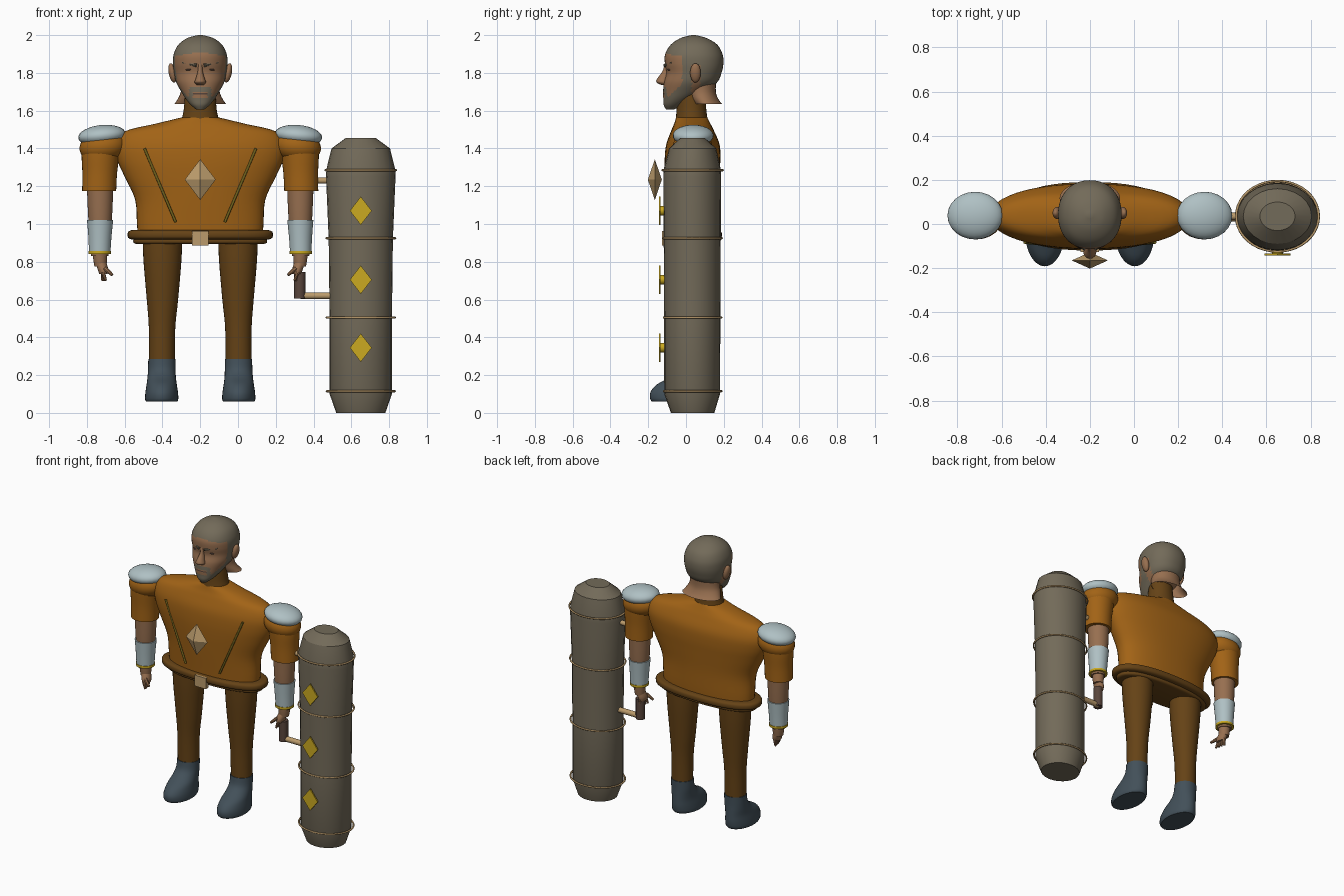
import bpy, bmesh
from math import sin, cos, pi, radians
from mathutils import Vector, Matrix

cube = bpy.data.objects.get("Cube")
if cube:
    bpy.data.objects.remove(cube, do_unlink=True)


def material(name, *rgb):
    m = bpy.data.materials.new(name)
    m.use_nodes = True
    m.diffuse_color = (*rgb, 1)
    m.node_tree.nodes["Principled BSDF"].inputs["Base Color"].default_value = (*rgb, 1)
    return m


ORANGE = material("orange_cloth", .36, .125, .008)
BROWN = material("brown_cloth", .13, .055, .008)
GREY = material("warm_grey", .17, .145, .1)
SKIN = material("skin", .31, .16, .08)
WHITE = material("pale_armour", .43, .53, .55)
BOOT = material("slate_boot", .055, .08, .1)
TAN = material("tan_metal", .5, .33, .15)
GOLD = material("gold", .6, .4, .015)
DARK = material("dark_grip", .1, .06, .045)
OLIVE = material("olive_trim", .16, .12, .012)
CX, CY = -.2, .035          # figure centre line


def finish(name, bm, mat, angle=40):
    bmesh.ops.recalc_face_normals(bm, faces=bm.faces[:])
    me = bpy.data.meshes.new(name)
    bm.to_mesh(me)
    bm.free()
    me.materials.append(mat)
    ob = bpy.data.objects.new(name, me)
    bpy.context.collection.objects.link(ob)
    if angle:
        bpy.ops.object.select_all(action='DESELECT')
        ob.select_set(True)
        bpy.context.view_layer.objects.active = ob
        bpy.ops.object.shade_smooth_by_angle(angle=radians(angle))
    return ob


def curve_points(secs, steps):
    """Smooth interpolation through the given sections."""
    out = []
    for i in range(len(secs) - 1):
        quad = [secs[min(max(i + k, 0), len(secs) - 1)] for k in (-1, 0, 1, 2)]
        for t in (s / steps for s in range(steps)):
            out.append([b + .5 * t * (c - a + t * (2*a - 5*b + 4*c - d + t * (3*(b - c) + d - a)))
                        for a, b, c, d in zip(*quad)])
    return out + [list(secs[-1])]


def loft(name, mat, secs, steps=4, seg=32, power=2, cap=True, angle=40):
    """Sections are height, centre x, half width, front y, back y."""
    bm = bmesh.new()
    rings = []
    for z, x, w, f, b in (curve_points(secs, steps) if steps > 1 else secs):
        ring = []
        for k in range(seg):
            c, s = cos(2*pi*k/seg), sin(2*pi*k/seg)
            c, s = (abs(v) ** (2/power) * (1 if v > 0 else -1) for v in (c, s))
            ring.append(bm.verts.new((x + w*c, (f + b)/2 + (b - f)/2*s, z)))
        rings.append(ring)
    for lo, hi in zip(rings, rings[1:]):
        for k in range(seg):
            n = (k + 1) % seg
            bm.faces.new((lo[k], lo[n], hi[n], hi[k]))
    if cap:
        bm.faces.new(rings[0])
        bm.faces.new(rings[-1])
    return finish(name, bm, mat, angle)


def ball(name, mat, pos, size, tilt=0):
    bm = bmesh.new()
    m = Matrix.Translation(pos) @ Matrix.Rotation(tilt, 4, 'Y') @ Matrix.Diagonal((*size, 1))
    bmesh.ops.create_uvsphere(bm, u_segments=24, v_segments=16, radius=1, matrix=m)
    return finish(name, bm, mat)


def box(name, mat, pos, size):
    bm = bmesh.new()
    bmesh.ops.create_cube(bm, size=1, matrix=Matrix.Translation(pos) @ Matrix.Diagonal((*size, 1)))
    return finish(name, bm, mat, 0)


def rod(name, mat, p, q, r, r2=None, seg=12):
    p, q = Vector(p), Vector(q)
    bm = bmesh.new()
    m = Matrix.Translation((p + q)/2) @ (q - p).to_track_quat('Z', 'Y').to_matrix().to_4x4()
    bmesh.ops.create_cone(bm, cap_ends=True, segments=seg, radius1=r, radius2=r2 or r,
                          depth=(q - p).length, matrix=m)
    return finish(name, bm, mat)


def torus(name, mat, pos, rx, ry, minor):
    bpy.ops.mesh.primitive_torus_add(major_segments=40, minor_segments=8, location=pos,
                                     major_radius=1, minor_radius=minor / rx)
    ob = bpy.context.object
    ob.name = name
    ob.scale = (rx, ry, rx)
    ob.data.materials.append(mat)
    bpy.ops.object.shade_smooth_by_angle(angle=radians(60))


# Torso, collar and belt
loft("torso", ORANGE, [(.93, CX, .33, -.09, .155), (1.0, CX, .335, -.095, .16),
     (1.13, CX, .345, -.105, .165), (1.25, CX, .4, -.112, .175), (1.34, CX, .44, -.113, .182),
     (1.42, CX, .45, -.105, .178), (1.49, CX, .4, -.08, .15), (1.53, CX, .24, -.063, .13),
     (1.565, CX, .095, -.052, .112)], seg=48, power=2.2)
loft("collar", BROWN, [(1.55, CX, .1, -.055, .115), (1.6, CX, .088, -.05, .108),
     (1.69, CX, .08, -.045, .1)])
for name, z, h, w in (("belt_upper", .943, .024, .385), ("belt_lower", .91, .016, .355)):
    d = w - .23
    loft(name, BROWN, [(z + h*a, CX, w - .02*b, CY - d + .02*b, CY + d - .02*b)
         for a, b in ((-1, 1), (-.7, .2), (0, 0), (.7, .2), (1, 1))], steps=2, seg=48, power=2.3)
box("buckle", TAN, (CX, -.112, .925), (.085, .03, .075))

# Chest gem and slanted trims
bm = bmesh.new()
bmesh.ops.create_cone(bm, segments=4, radius1=1, radius2=0, depth=1, matrix=Matrix.Translation((0, 0, .5)))
bmesh.ops.create_cone(bm, segments=4, radius1=0, radius2=1, depth=1, matrix=Matrix.Translation((0, 0, -.5)))
bmesh.ops.rotate(bm, verts=bm.verts[:], matrix=Matrix.Rotation(pi/4, 3, 'Z'))
reach = max(v.co.x for v in bm.verts)
if reach < .9:
    bmesh.ops.rotate(bm, verts=bm.verts[:], matrix=Matrix.Rotation(pi/4, 3, 'Z'))
bmesh.ops.transform(bm, verts=bm.verts[:],
                    matrix=Matrix.Translation((CX, -.165, 1.235)) @ Matrix.Diagonal((.082, .037, .108, 1)))
bmesh.ops.remove_doubles(bm, verts=bm.verts[:], dist=.0001)
finish("chest_gem", bm, TAN, 0)

# Limbs, built once per side
for side, s in (("left", 1), ("right", -1)):
    def X(d):
        return CX + s*d
    rod(side + "_chest_trim", OLIVE, (X(.295), -.083, 1.4), (X(.13), -.1, 1.01), .007)
    # Shoulder and sleeve
    ball(side + "_shoulder", ORANGE, (X(.515), CY, 1.41), (.125, .105, .085), s*.15)
    ball(side + "_shoulder_pad", WHITE, (X(.52), .038, 1.468), (.126, .108, .056), s*.1)
    loft(side + "_sleeve", ORANGE, [(1.175, X(.535), .09, -.05, .12), (1.27, X(.532), .092, -.052, .122),
         (1.36, X(.528), .1, -.058, .128), (1.43, X(.52), .105, -.06, .13)], angle=50)
    # Forearm, bracer and hand
    loft(side + "_forearm", SKIN, [(.83, X(.532), .045, -.01, .08), (1.02, X(.53), .062, -.027, .097),
         (1.2, X(.53), .07, -.034, .104)])
    loft(side + "_bracer", WHITE, [(.855, X(.532), .057, -.022, .092), (.93, X(.531), .061, -.027, .097),
         (1.02, X(.53), .069, -.034, .104)])
    loft(side + "_bracer_trim", GOLD, [(.842, X(.532), .06, -.025, .095), (.858, X(.532), .06, -.025, .095)], 1)
    loft(side + "_wrist", SKIN, [(.775, X(.528), .032, .0, .066), (.82, X(.53), .037, -.004, .072),
         (.85, X(.53), .038, -.005, .075)])
    loft(side + "_palm", SKIN, [(.735, X(.512), .022, -.015, .055), (.76, X(.515), .028, -.015, .062),
         (.795, X(.526), .029, .0, .063)])
    for i in range(4):
        y = -.008 + i*.02
        rod(f"{side}_finger_{i + 1}", SKIN, (X(.515), y, .745), (X(.5 + .006*i), y - .004, .7), .011, .007, 8)
    rod(side + "_thumb", SKIN, (X(.505), -.005, .765), (X(.465), -.022, .73), .013, .008, 8)
    # Leg and boot
    loft(side + "_leg", BROWN, [(.25, X(.203), .068, -.03, .1), (.45, X(.202), .07, -.035, .105),
         (.6, X(.2), .083, -.045, .115), (.8, X(.2), .1, -.06, .13), (.925, X(.2), .105, -.065, .135)])
    loft(side + "_boot", BOOT, [(.06, X(.204), .083, -.18, .09), (.075, X(.204), .088, -.19, .1),
         (.11, X(.204), .086, -.188, .105), (.15, X(.204), .08, -.155, .105),
         (.19, X(.204), .075, -.085, .104), (.23, X(.203), .073, -.045, .103),
         (.285, X(.203), .072, -.034, .104)])
    # Ear, eye and brow
    ball(side + "_ear", SKIN, (X(.147), .05, 1.8), (.02, .028, .052), s*.2)
    ball(side + "_eye", DARK, (X(.055), -.087, 1.818), (.022, .012, .006), s*.1)
    rod(side + "_brow", GREY, (X(.02), -.112, 1.84), (X(.095), -.075, 1.855), .009, .006, 8)

# Head with hair and beard assigned by region
head = loft("head", SKIN, [(1.605, CX, .02, -.105, -.065), (1.63, CX, .05, -.118, -.02),
     (1.66, CX, .075, -.12, .03), (1.7, CX, .1, -.121, .1), (1.75, CX, .127, -.117, .165),
     (1.8, CX, .138, -.104, .188), (1.85, CX, .144, -.112, .198), (1.9, CX, .14, -.11, .193),
     (1.95, CX, .115, -.08, .165), (1.985, CX, .067, -.027, .107), (2.0, CX, .012, .03, .05)],
     steps=6, seg=64, power=2.15)
head.data.materials.append(GREY)
head.data.materials.append(DARK)
for p in head.data.polygons:
    x, y, z = p.center
    x = abs(x - CX)
    hair = z > 1.91 - .15*x or (y > -.02 and z > 1.84) or (y > .075 and z > 1.72)
    beard = y < .03 and z < 1.665 + max(0, y + .1)
    moustache = y < 0 and 1.7 < z < 1.722 and x < .055
    chin_link = y < 0 and .04 < x < .06 and z < 1.72
    mouth = y < 0 and 1.685 < z < 1.693 and x < .035
    sideburn = -.02 < y < .025 and z > 1.74
    if hair or beard or moustache or chin_link or sideburn:
        p.material_index = 1
    elif mouth:
        p.material_index = 2
loft("nose", SKIN, [(1.735, CX, .018, -.128, -.09), (1.75, CX, .03, -.156, -.09),
     (1.77, CX, .024, -.152, -.09), (1.81, CX, .013, -.124, -.08), (1.85, CX, .014, -.113, -.08)], seg=16)
loft("neck_skin", SKIN, [(1.635, CX, .137, .04, .192), (1.66, CX, .12, .02, .172),
     (1.7, CX, .103, .0, .158), (1.77, CX, .1, -.02, .16)], cap=False)

# Great club with bands and diamond plates
KX = .65
loft("club", GREY, [(0, KX, .13, -.08, .15), (.1, KX, .165, -.115, .18), (.5, KX, .165, -.116, .182),
     (.92, KX, .17, -.118, .184), (1.25, KX, .184, -.12, .186), (1.29, KX, .182, -.118, .184),
     (1.4, KX, .155, -.09, .16), (1.455, KX, .08, -.03, .1)], 1, 24, angle=30)
for i, (z, r) in enumerate(((.115, .18), (.505, .18), (.925, .182), (1.285, .187))):
    torus(f"club_band_{i + 1}", TAN, (KX, CY, z), r, r - .027, .006)
for i, z in enumerate((.345, .705, 1.07)):
    bm = bmesh.new()
    face = bm.faces.new([bm.verts.new((KX + a, -.134, z + b))
                         for a, b in ((-.058, 0), (0, -.075), (.058, 0), (0, .075))])
    ext = bmesh.ops.extrude_face_region(bm, geom=[face])
    bmesh.ops.translate(bm, vec=(0, -.009, 0), verts=[v for v in ext["geom"] if isinstance(v, bmesh.types.BMVert)])
    finish(f"club_diamond_{i + 1}", bm, GOLD, 0)
    rod(f"diamond_pin_{i + 1}", GOLD, (KX, -.1, z), (KX, -.136, z), .025)

# Grip and side rods
rod("grip", DARK, (.327, .03, .605), (.327, .03, .745), .03)
rod("lower_rod", TAN, (.33, .03, .62), (.52, .03, .62), .018)
rod("upper_rod", TAN, (.36, CY, 1.23), (.5, CY, 1.23), .016)
